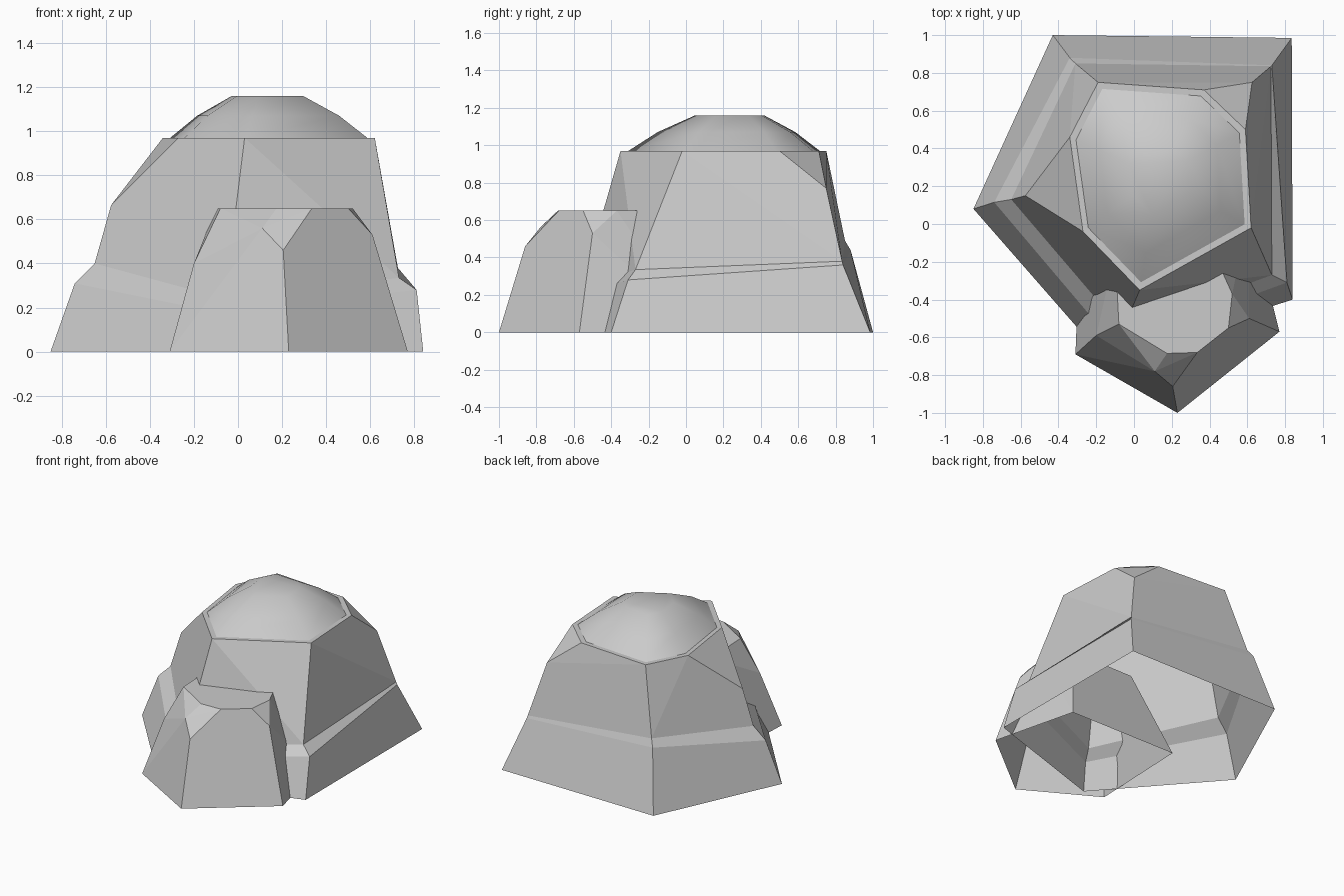
import bpy
import bmesh
from mathutils import Vector

cube = bpy.data.objects.get("Cube")
if cube:
    bpy.data.objects.remove(cube, do_unlink=True)

stone = bpy.data.materials.new("light_grey_stone")
stone.use_nodes = True
grey = (0.6, 0.6, 0.6, 1)
stone.diffuse_color = grey
stone.node_tree.nodes["Principled BSDF"].inputs["Base Color"].default_value = grey


def finish(bm, name):
    """Turn a bmesh into a named stone object."""
    mesh = bpy.data.meshes.new(name)
    bm.to_mesh(mesh)
    bm.free()
    mesh.materials.append(stone)
    obj = bpy.data.objects.new(name, mesh)
    bpy.context.collection.objects.link(obj)
    return obj


def add_ring(bm, points):
    return [bm.verts.new(p) for p in points]


def bridge(bm, lower, upper, smooth=False):
    """Join two counter-clockwise loops with outward quads."""
    count = len(lower)
    for i in range(count):
        j = (i + 1) % count
        face = bm.faces.new((lower[i], lower[j], upper[j], upper[i]))
        face.smooth = smooth


def chiselled_block(bm, points, open_top=False):
    """Convex block of broad facets, open underneath."""
    verts = add_ring(bm, points)
    bmesh.ops.convex_hull(bm, input=verts)
    bm.normal_update()
    unwanted = [f for f in bm.faces
                if f.normal.z < -0.5 or (open_top and f.normal.z > 0.97)]
    bmesh.ops.delete(bm, geom=unwanted, context="FACES")
    bmesh.ops.dissolve_limit(bm, angle_limit=0.06,
                             verts=bm.verts[:], edges=bm.edges[:])


# Large boulder: each corner gives foot, ledge bottom and ledge top
corners = [
    [(-0.43, 1, 0), (-0.34, 0.88, 0.44), (-0.31, 0.85, 0.49)],
    [(-0.85, 0.08, 0), (-0.74, 0.115, 0.31), (-0.65, 0.13, 0.4)],
    [(-0.15, -0.72, 0), (-0.1, -0.64, 0.18), (-0.06, -0.56, 0.24)],
    [(0.84, -0.4, 0), (0.81, -0.31, 0.28), (0.73, -0.27, 0.335)],
    [(0.835, 0.985, 0), (0.73, 0.84, 0.36), (0.725, 0.835, 0.38)],
]
foot, ledge_low, ledge_high = zip(*corners)
shoulders = [(-0.575, 0.15, 0.665), (0.625, 0.75, 0.77)]
rim_height = 0.97
rim = [Vector((x, y, rim_height)) for x, y in (
    (-0.19, 0.75), (-0.34, 0.46), (-0.27, -0.04), (0.03, -0.35),
    (0.62, -0.02), (0.59, 0.5), (0.37, 0.71))]

bm = bmesh.new()
chiselled_block(bm, [*ledge_high, *shoulders, *rim], open_top=True)
loops = [add_ring(bm, ring) for ring in (foot, ledge_low, ledge_high)]
bridge(bm, loops[0], loops[1])
bridge(bm, loops[1], loops[2])
bmesh.ops.remove_doubles(bm, verts=bm.verts[:], dist=0.001)
finish(bm, "large_boulder")

# Rounded crown: flat rim, then a smooth dome with a flat top
centre = Vector((0.13, 0.25, 0))
bm = bmesh.new()
previous = add_ring(bm, rim)
for scale, height in ((0.93, rim_height), (0.67, 1.07), (0.335, 1.16)):
    loop = []
    for p in rim:
        q = centre + (p - centre) * scale
        q.z = height
        loop.append(bm.verts.new(q))
    bridge(bm, previous, loop, smooth=height > rim_height)
    previous = loop
bm.faces.new(previous).smooth = True
finish(bm, "boulder_crown")

# Small rock leaning into the front of the boulder
rock_foot = [(-0.31, -0.69, 0), (0.23, -1, 0), (0.77, -0.57, 0),
             (0.61, 0.07, 0), (-0.28, 0.08, 0)]
rock_bevels = [(-0.2, -0.59, 0.4), (0.205, -0.86, 0.46),
               (0.11, -0.78, 0.56), (0.61, -0.5, 0.53)]
rock_top = [(x, y, 0.65) for x, y in (
    (-0.08, -0.53), (0.175, -0.685), (0.335, -0.68), (0.5, -0.55),
    (0.52, -0.37), (0.42, -0.15), (-0.1, -0.15))]
bm = bmesh.new()
chiselled_block(bm, rock_foot + rock_bevels + rock_top)
finish(bm, "small_rock")
